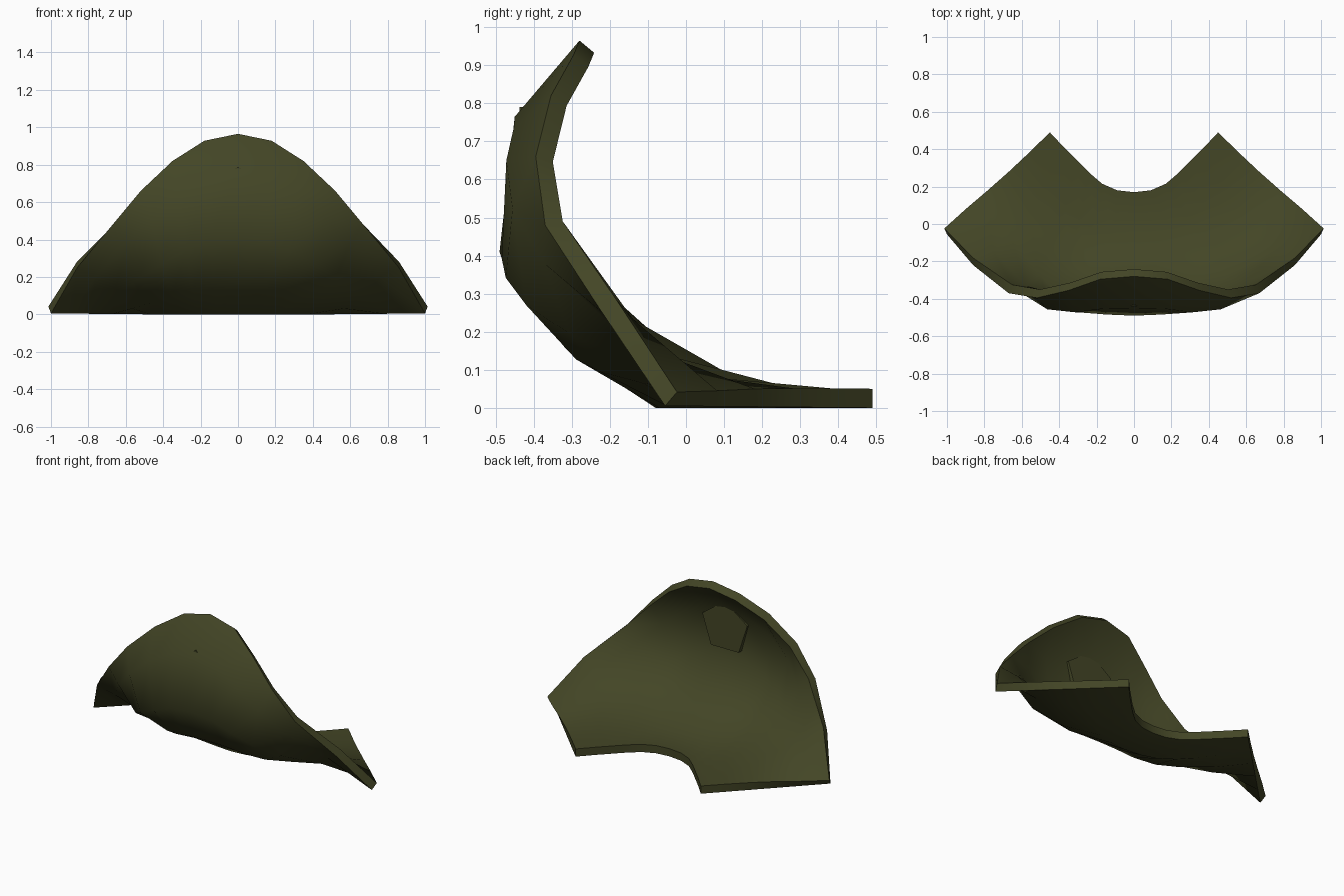
import bpy, bmesh, math
from mathutils import Vector, Matrix

if "Cube" in bpy.data.objects:
    bpy.data.objects.remove(bpy.data.objects["Cube"])

olive = bpy.data.materials.new("dark olive")
olive.diffuse_color = (0.056, 0.06, 0.019, 1)
olive.use_nodes = True
olive.node_tree.nodes["Principled BSDF"].inputs["Base Color"].default_value = olive.diffuse_color


def finish(bm, name):
    mesh = bpy.data.meshes.new(name)
    bm.to_mesh(mesh)
    bm.free()
    mesh.materials.append(olive)
    obj = bpy.data.objects.new(name, mesh)
    bpy.context.collection.objects.link(obj)
    return obj


# half outlines, from the centre to the side corner
back_arc = [(0, .17, 0), (.09, .18, 0), (.17, .215, 0), (.24, .275, 0),
            (.30, .335, 0), (.37, .405, 0), (.45, .49, 0)]
top_rim = [(0, -.28, .965), (.18, -.295, .928), (.35, -.355, .82), (.52, -.395, .66),
           (.67, -.37, .48), (.86, -.22, .25), (1.0, -.055, 0.005)]
# centre profile from the back edge over the floor to the rim (y, z)
profile = [(.17, 0), (-.08, 0), (-.32, .16), (-.49, .41), (-.45, .765), (-.28, .965)]
ROWS, COLS = len(profile) - 1, len(back_arc) - 1


def shell_point(col, row):
    """Blend back arc to rim, bulged by the centre profile."""
    c = abs(col)
    v = row / ROWS
    p = Vector(back_arc[c]).lerp(Vector(top_rim[c]), v)
    chord = Vector(back_arc[0]).lerp(Vector(top_rim[0]), v)
    bulge = Vector((0, *profile[row])) - chord
    p += bulge * (1 - (c / COLS) ** 2)
    return Vector((math.copysign(p.x, col), p.y, max(p.z, 0)))


# curved shell
bm = bmesh.new()
grid = [[bm.verts.new(shell_point(i, j)) for j in range(ROWS + 1)]
        for i in range(-COLS, COLS + 1)]
for a, b in zip(grid, grid[1:]):
    for j in range(ROWS):
        bm.faces.new((a[j], b[j], b[j + 1], a[j + 1]))
shell = finish(bm, "curved_shell")
solid = shell.modifiers.new("thickness", 'SOLIDIFY')
solid.thickness = 0.05
solid.offset = -1
bpy.context.view_layer.objects.active = shell
shell.select_set(True)
bpy.ops.object.modifier_apply(modifier="thickness")
bpy.ops.object.shade_smooth_by_angle(angle=math.radians(50))

# flat five-sided pad on the inner wall
bm = bmesh.new()
place = Matrix.Translation((0, -.418, .62)) @ Matrix.Rotation(math.radians(90), 4, 'X')
bmesh.ops.create_cone(bm, cap_ends=True, segments=5, radius1=.17, radius2=.17,
                      depth=.04, matrix=place)
finish(bm, "inner_pad")
